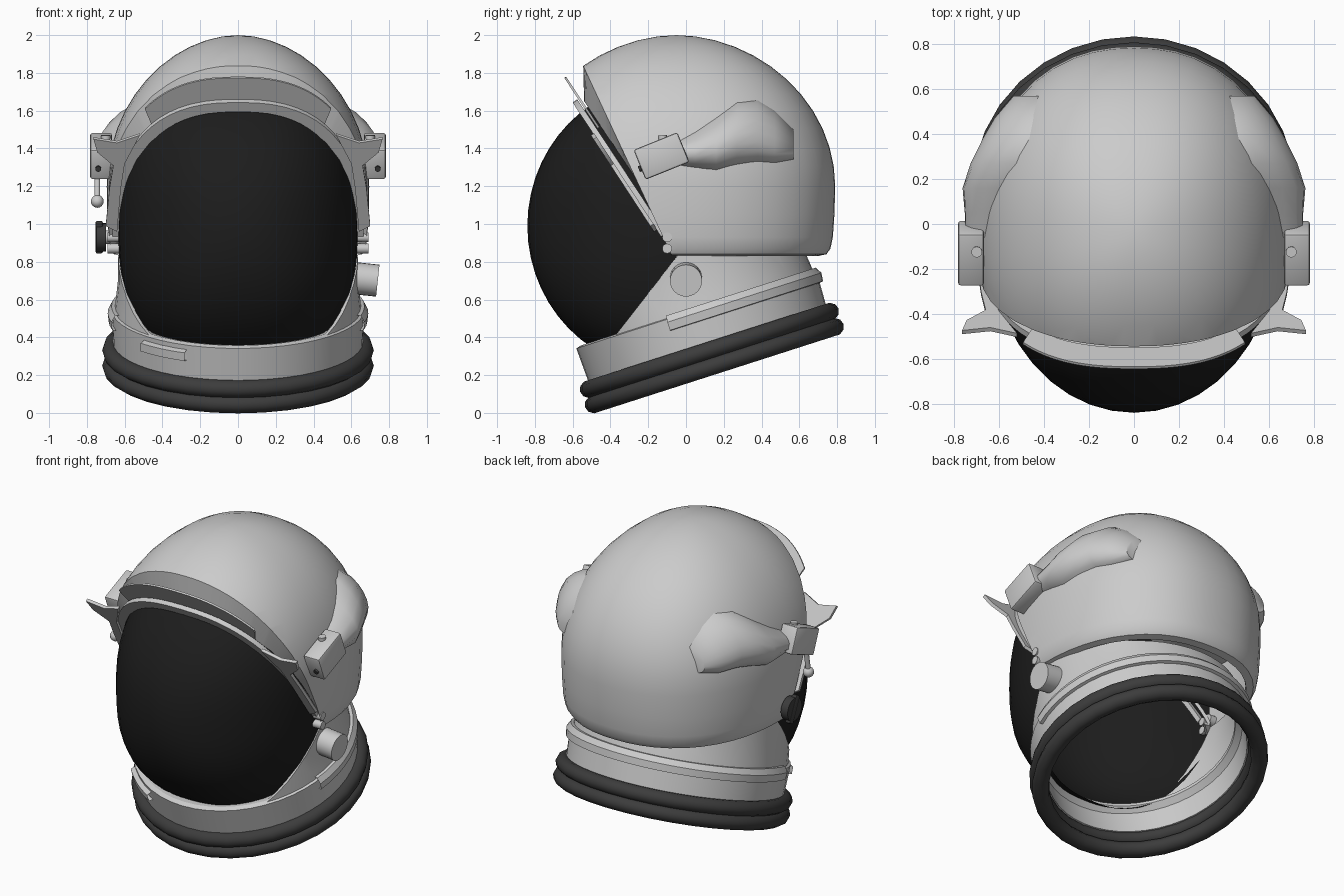
import bpy, bmesh
from math import sin, cos, pi, radians, sqrt
from mathutils import Matrix, Vector

if "Cube" in bpy.data.objects:
    bpy.data.objects.remove(bpy.data.objects["Cube"])


def material(name, value, rough):
    m = bpy.data.materials.new(name)
    m.use_nodes = True
    m.diffuse_color = (value, value, value, 1)
    node = m.node_tree.nodes["Principled BSDF"]
    node.inputs["Base Color"].default_value = (value, value, value, 1)
    node.inputs["Roughness"].default_value = rough
    return m


WHITE = material("shell white", 0.6, 0.5)
RUBBER = material("rubber grey", 0.045, 0.7)
BLACK = material("visor black", 0.012, 0.3)

# Tilted frame of the neck ring
NECK = Matrix.Translation((0, 0.15, 0.25)) @ Matrix.Rotation(radians(17.8), 4, 'X')


def finish(name, bm, mat, angle=40, thick=0, bevel=0):
    bmesh.ops.remove_doubles(bm, verts=bm.verts, dist=0.0005)
    bmesh.ops.recalc_face_normals(bm, faces=bm.faces)
    me = bpy.data.meshes.new(name)
    bm.to_mesh(me)
    bm.free()
    me.materials.append(mat)
    ob = bpy.data.objects.new(name, me)
    bpy.context.scene.collection.objects.link(ob)
    bpy.ops.object.select_all(action='DESELECT')
    ob.select_set(True)
    bpy.context.view_layer.objects.active = ob
    if thick:
        mod = ob.modifiers.new("thickness", 'SOLIDIFY')
        mod.thickness = thick
        mod.offset = -1
        bpy.ops.object.modifier_apply(modifier=mod.name)
    if bevel:
        mod = ob.modifiers.new("bevel", 'BEVEL')
        mod.width = bevel
        mod.segments = 2
        bpy.ops.object.modifier_apply(modifier=mod.name)
    bpy.ops.object.shade_smooth_by_angle(angle=radians(angle))
    return ob


def loft(rings, closed_rings=True, closed_path=False):
    """Skin a list of equal-length point rings."""
    bm = bmesh.new()
    rows = [[bm.verts.new(p) for p in r] for r in rings]
    n = len(rows[0])
    for i in range(len(rows) - (0 if closed_path else 1)):
        a, b = rows[i], rows[(i + 1) % len(rows)]
        for j in range(n if closed_rings else n - 1):
            k = (j + 1) % n
            bm.faces.new((a[j], a[k], b[k], b[j]))
    return bm


def lathe(profile, segs, closed=False, start=0, sweep=2 * pi):
    full = sweep > 6.28
    count = segs if full else segs + 1
    rings = [[(r * cos(start + sweep * j / segs), r * sin(start + sweep * j / segs), z)
              for j in range(count)] for r, z in profile]
    return loft(rings, full, closed)


def cut(bm, point, normal):
    """Remove everything on the side the normal points to; return the cut rim."""
    res = bmesh.ops.bisect_plane(bm, geom=bm.verts[:] + bm.edges[:] + bm.faces[:], dist=1e-5,
                                 plane_co=point, plane_no=normal, clear_outer=True)
    return [e for e in res["geom_cut"] if isinstance(e, bmesh.types.BMEdge)]


def place(bm, matrix):
    bmesh.ops.transform(bm, matrix=matrix, verts=bm.verts)
    return bm


def box(name, centre, size, tilt=0, mat=WHITE, bevel=0.012):
    bm = bmesh.new()
    bmesh.ops.create_cube(bm, size=1)
    place(bm, Matrix.Translation(centre) @ Matrix.Rotation(tilt, 4, 'X')
          @ Matrix.Diagonal((*size, 1)))
    return finish(name, bm, mat, bevel=bevel)


def rod(name, start, end, radius, mat=WHITE, segs=20):
    a, b = Vector(start), Vector(end)
    bm = bmesh.new()
    bmesh.ops.create_cone(bm, cap_ends=True, segments=segs, radius1=radius,
                          radius2=radius, depth=(b - a).length)
    turn = Vector((0, 0, 1)).rotation_difference(b - a).to_matrix().to_4x4()
    place(bm, Matrix.Translation((a + b) / 2) @ turn)
    return finish(name, bm, mat)


# Outer shell: dome over straight sides, slightly boxy in plan, tucked in at the bottom
profile = [(max(cos(t * pi / 24), 0.0001) ** 1.05, 1.2 + 0.8 * sin(t * pi / 24)) for t in range(12, -1, -1)]
profile += [(0.995, 1.05), (0.985, 0.93), (0.97, 0.87), (0.945, 0.84), (0.89, 0.83)]
bm = lathe(profile, 48)
for v in bm.verts:
    x, y, z = v.co
    k = sqrt(x * x + y * y) / (abs(x) ** 2.25 + abs(y) ** 2.25) ** (1 / 2.25)
    v.co = (0.695 * x * k, -0.05 + 0.84 * y * k, z)
rim = cut(bm, (0, -0.55, 1.85), (0, -1.03, -0.48))
# Lining that runs from the shell rim in to the visor seal
new = bmesh.ops.extrude_edge_only(bm, edges=rim)["geom"]
for v in new:
    if isinstance(v, bmesh.types.BMVert):
        z = 0.95 + (v.co.z - 0.95) * 0.79
        v.co = (v.co.x * 0.89, -0.42 + (1.47 - z) * 0.66, z)
finish("outer_shell", bm, WHITE, thick=0.02)

# Bulging visor, boxy when seen from the front
bm = bmesh.new()
bmesh.ops.create_uvsphere(bm, u_segments=40, v_segments=28, radius=1)
for v in bm.verts:
    x, y, z = v.co
    norm = (abs(x) ** 2.5 + abs(z) ** 2.5) ** 0.4
    k = sqrt(x * x + z * z) / norm if norm > 1e-6 else 1
    v.co = (0.635 * x * k, -0.1 + 0.74 * y, 0.99 + 0.765 * z * k)
cut(bm, (0, -0.05, 1), (0, 1, 0))
cut(bm, (0, -0.04, 0.75), (0, 0.41, -0.32))
finish("visor", bm, BLACK)

# Neck wall behind the visor
bm = place(lathe([(0.655, 0.28), (0.648, 0.36), (0.635, 0.48), (0.635, 0.75)], 48), NECK)
cut(bm, (0, 0, 0.86), (0, 0, 1))
cut(bm, (0, -0.07, 0.8), (0, -0.41, 0.32))
finish("neck_wall", bm, WHITE, thick=0.02)

# Collar band with an inner shelf, its rear lip and two rubber rings
collar = [(0.66, 0.10), (0.668, 0.31), (0.64, 0.318), (0.575, 0.30), (0.575, 0.28), (0.61, 0.25), (0.61, 0.10)]
finish("collar", place(lathe(collar, 48, True), NECK), WHITE, 30)
lip = [(0.65, 0.245), (0.685, 0.25), (0.69, 0.295), (0.67, 0.33), (0.64, 0.33)]
finish("rear_lip", place(lathe(lip, 32, True, radians(-14), radians(208)), NECK), WHITE, 30)
for i, name in enumerate(("lower_rubber_ring", "upper_rubber_ring")):
    tube = [(0.667 + 0.052 * cos(a * pi / 5), 0.085 * i + 0.048 * sin(a * pi / 5)) for a in range(10)]
    finish(name, place(lathe(tube, 32, True), NECK), RUBBER, 60)


# Frame strips around the opening, lying in its sloping plane
def arch(name, inner, outer, lean, start, end, thick):
    rings = []
    for w, base, h in (inner, outer):
        pts = []
        for i in range(33):
            a = radians(start + (end - start) * i / 32)
            c, s = cos(a), sin(a)
            x = w * abs(c) ** 0.8 * (1 if c > 0 else -1)
            z = base + h * max(s, 0) ** 0.8
            pts.append((x, lean + (1.47 - z) * 0.66, z))
        rings.append(pts)
    finish(name, loft(rings, False), WHITE, thick=thick)


arch("visor_seal", (0.605, 0.95, 0.66), (0.665, 0.95, 0.71), -0.45, 0, 180, 0.03)
arch("brow_plate", (0.62, 1.0, 0.65), (0.68, 1.0, 0.78), -0.43, 48, 132, 0.012)

# Parts found on both sides
WING = [(.52, 1.48), (.64, 1.44), (.765, 1.46), (.745, 1.39), (.66, 1.32),
        (.68, 1.2), (.70, 1.0), (.64, .97), (.62, 1.2), (.60, 1.33)]
# Pod sections: y, centre z, half height, outer x
POD = [(-.06, 1.37, .085, .75), (.05, 1.40, .13, .75), (.16, 1.43, .17, .755), (.27, 1.48, .19, .715),
       (.38, 1.49, .18, .66), (.47, 1.46, .15, .61), (.57, 1.42, .08, .53)]
for side, s in (("left", 1), ("right", -1)):
    bm = bmesh.new()
    bm.faces.new([bm.verts.new((s * x, -0.48 + (1.47 - z) * 0.655, z)) for x, z in WING])
    finish(side + "_wing_plate", bm, WHITE, thick=0.02)

    # Pod leans inward with the dome as it rises
    rings = [[(s * (0.42 + (xo - 0.42) * abs(cos(a)) ** 0.8 * (1 if cos(a) > 0 else -1) - 0.4 * h * sin(a)),
               y, zc + h * sin(a)) for a in (i * pi / 10 for i in range(20))] for y, zc, h, xo in POD]
    bm = loft(rings)
    bmesh.ops.holes_fill(bm, edges=bm.edges)
    finish(side + "_side_pod", bm, WHITE, 50)

    box(side + "_bracket", (s * 0.725, -0.13, 1.36), (0.115, 0.25, 0.17), radians(22))
    rod(side + "_bracket_pin", (s * 0.70, -0.12, 1.42), (s * 0.70, -0.125, 1.47), 0.024)
    rod(side + "_bracket_screw", (s * 0.74, -0.2, 1.31), (s * 0.74, -0.25, 1.29), 0.016, RUBBER, 10)
    for z in (0.87, 0.93):
        rod(side + "_hinge_pin", (s * 0.61, -0.10, z), (s * 0.69, -0.10, z), 0.026, segs=12)

# Left round port
rod("left_port", (0.60, 0, 0.715), (0.74, 0, 0.70), 0.085, segs=24)

# Right dark dial with its grip, and the hanging toggle
rod("right_dial", (-0.70, -0.06, 0.93), (-0.75, -0.06, 0.93), 0.075, RUBBER)
box("right_dial_grip", (-0.735, -0.06, 0.93), (0.04, 0.045, 0.18), radians(25), RUBBER)
rod("right_dial_shaft", (-0.62, -0.06, 0.93), (-0.71, -0.06, 0.93), 0.035)
rod("right_toggle_stem", (-0.745, -0.18, 1.29), (-0.745, -0.21, 1.13), 0.016, segs=10)
bm = bmesh.new()
bmesh.ops.create_uvsphere(bm, u_segments=12, v_segments=8, radius=0.034)
finish("right_toggle_ball", place(bm, Matrix.Translation((-0.745, -0.21, 1.12))), WHITE)

# Front latch, curved along the collar
latch = [(0.665, 0.225), (0.695, 0.23), (0.695, 0.275), (0.665, 0.285)]
finish("front_latch", place(lathe(latch, 8, True, radians(222), radians(24)), NECK), WHITE, 30)
